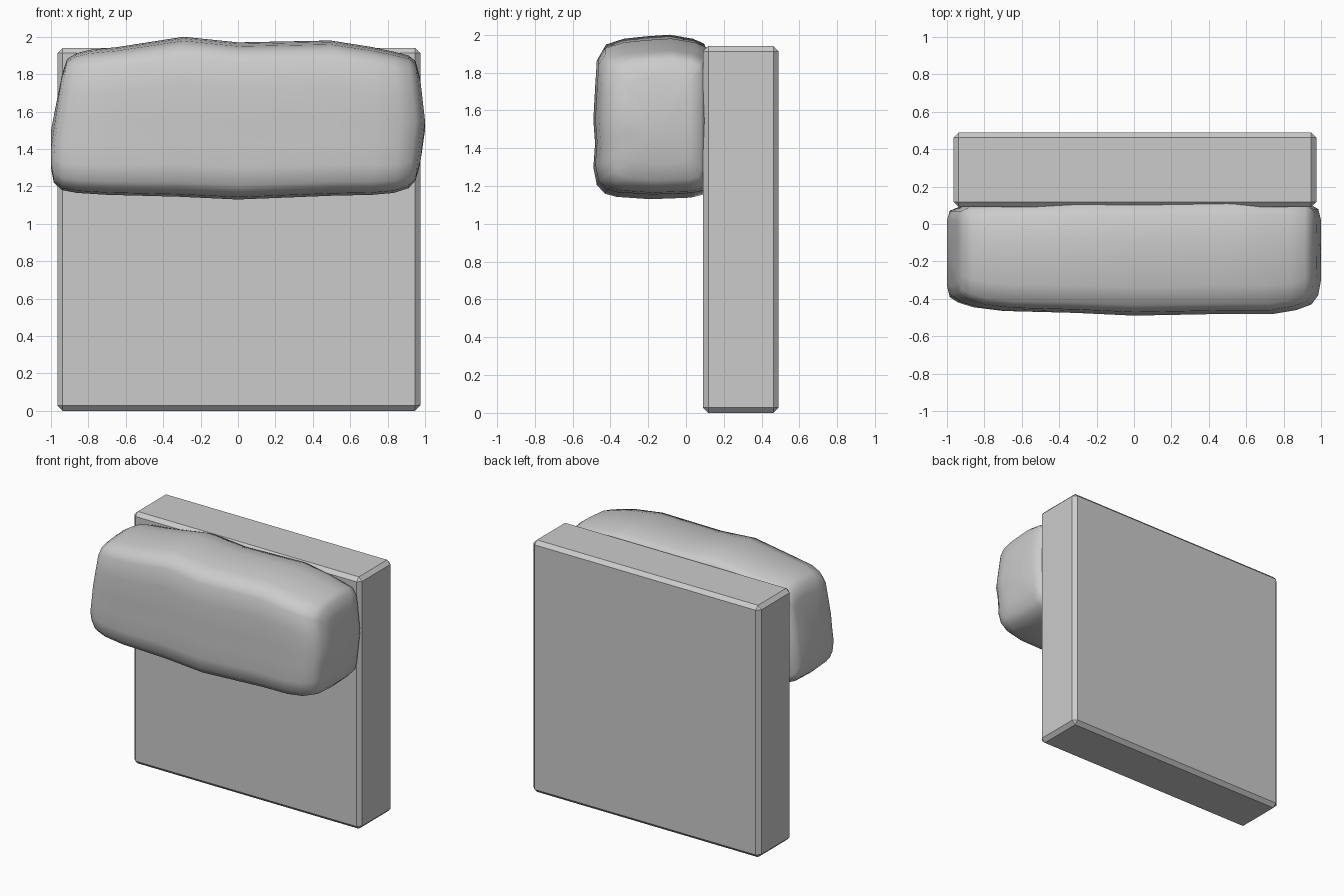
import bpy, bmesh

if "Cube" in bpy.data.objects:
    bpy.data.objects.remove(bpy.data.objects["Cube"])


def make_object(name, bm):
    bmesh.ops.recalc_face_normals(bm, faces=bm.faces)
    mesh = bpy.data.meshes.new(name)
    bm.to_mesh(mesh)
    bm.free()
    ob = bpy.data.objects.new(name, mesh)
    bpy.context.collection.objects.link(ob)
    return ob


# Upright slab with chamfered edges
bm = bmesh.new()
bmesh.ops.create_cube(bm, size=1)
lo, hi = (-0.965, 0.09, 0.0), (0.975, 0.49, 1.94)
for v in bm.verts:
    v.co = [(a + b) / 2 + c * (b - a) for a, b, c in zip(lo, hi, v.co)]
bmesh.ops.bevel(bm, geom=bm.edges[:], offset=0.028, segments=1, affect='EDGES')
make_object("back_slab", bm)

# Soft stone block: one cross-section scaled to bounds along x
section = [(-.6, -.97), (0, -1), (.7, -.98), (.93, -.94), (1, -.8), (1, 0),
           (1, .8), (.95, .89), (.75, .95), (.33, 1), (-.1, .98), (-.5, .95),
           (-.82, .88), (-.94, .74), (-.97, .4), (-1, 0), (-.97, -.3),
           (-1, -.6), (-.94, -.82), (-.8, -.93)]
# x, front y, back y, bottom z, top z
stations = [(-1.0, -.33, .02, 1.30, 1.80),
            (-.985, -.39, .07, 1.22, 1.88),
            (-.94, -.42, .09, 1.18, 1.91),
            (-.86, -.445, .095, 1.165, 1.93),
            (-.70, -.465, .10, 1.155, 1.945),
            (-.32, -.475, .11, 1.145, 2.0),
            (0.0, -.49, .115, 1.13, 1.97),
            (.52, -.48, .122, 1.15, 1.98),
            (.75, -.48, .12, 1.155, 1.945),
            (.87, -.46, .105, 1.165, 1.92),
            (.95, -.43, .10, 1.19, 1.90),
            (.985, -.38, .08, 1.23, 1.87),
            (1.0, -.30, .02, 1.32, 1.78)]


def end_taper(x, z):
    if x < 0:
        return x * (1 - 0.07 * max(0, z - 1.4) / 0.47)
    return x * (1 - 0.04 * abs(z - 1.55) / 0.35)


bm = bmesh.new()
rings = []
for x, y0, y1, z0, z1 in stations:
    ring = []
    for u, w in section:
        y = (y0 + y1) / 2 + u * (y1 - y0) / 2
        z = (z0 + z1) / 2 + w * (z1 - z0) / 2
        ring.append(bm.verts.new((end_taper(x, z), y, z)))
    rings.append(ring)
n = len(section)
for a, b in zip(rings, rings[1:]):
    for i in range(n):
        j = (i + 1) % n
        bm.faces.new((a[i], a[j], b[j], b[i]))
# End caps
for ring, x in ((rings[0], -1.0), (rings[-1], 1.0)):
    c = bm.verts.new((x, -.15, 1.5))
    for i in range(n):
        bm.faces.new((ring[i], ring[(i + 1) % n], c))
for f in bm.faces:
    f.smooth = True
make_object("stone_block", bm)
